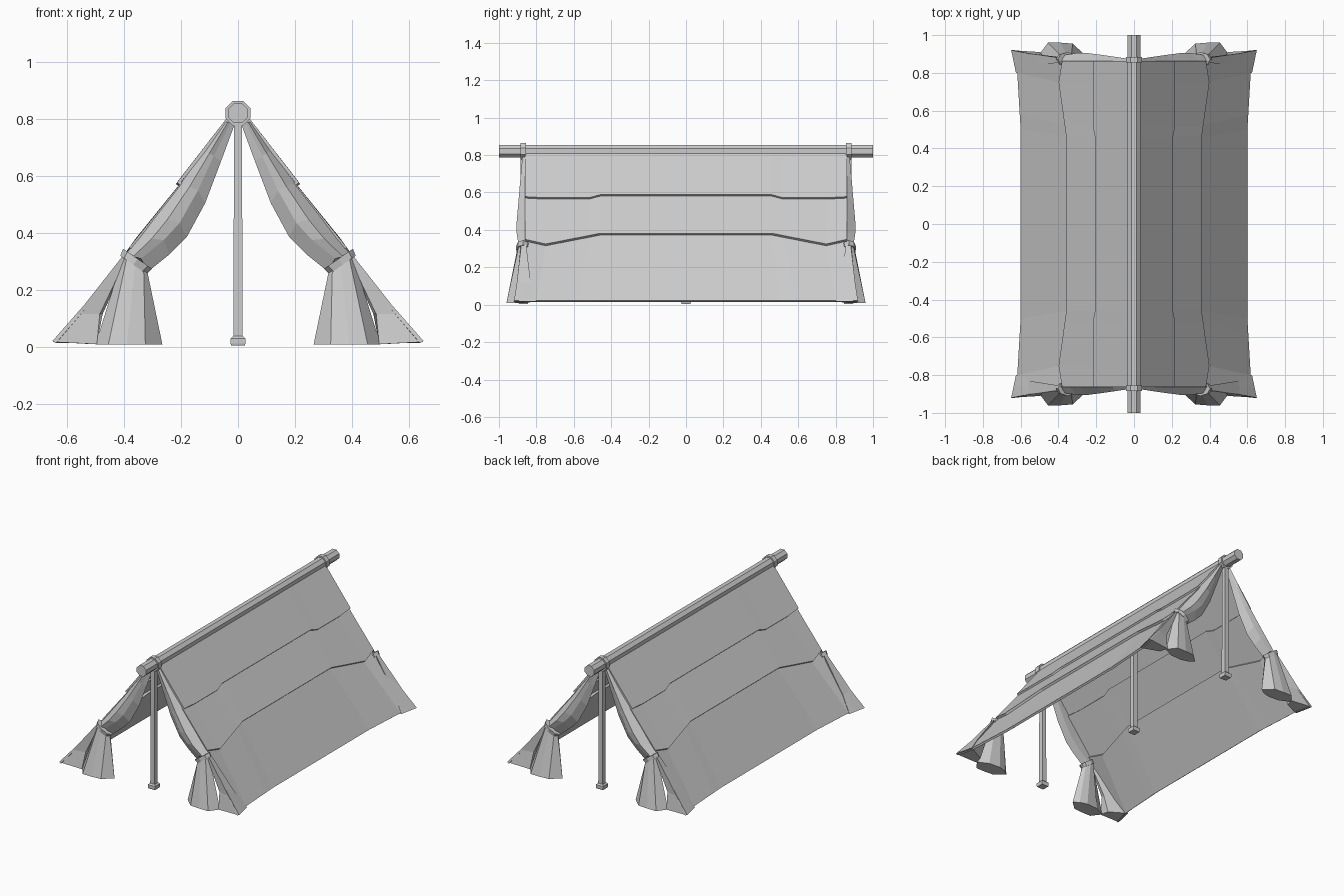
import bpy, bmesh, math
from mathutils import Vector

if "Cube" in bpy.data.objects:
    bpy.data.objects.remove(bpy.data.objects["Cube"])


def make(name, verts, faces):
    me = bpy.data.meshes.new(name)
    bm = bmesh.new()
    vs = [bm.verts.new(v) for v in verts]
    for f in faces:
        bm.faces.new([vs[i] for i in f])
    bmesh.ops.recalc_face_normals(bm, faces=bm.faces)
    bm.to_mesh(me)
    bm.free()
    ob = bpy.data.objects.new(name, me)
    bpy.context.collection.objects.link(ob)
    return ob


def loft(name, rings):
    n = len(rings[0])
    verts = [p for r in rings for p in r]
    faces = [[k * n + i, k * n + (i + 1) % n, (k + 1) * n + (i + 1) % n, (k + 1) * n + i]
             for k in range(len(rings) - 1) for i in range(n)]
    faces += [list(range(n)), list(range(len(verts) - n, len(verts)))]
    return make(name, verts, faces)


def mirror(ob, x=True, y=True):
    m = ob.modifiers.new("mirror", 'MIRROR')
    m.use_axis = (x, y, False)
    m.use_mirror_merge = False


def rod_y(name, r, y0, y1, n=8):
    pts = [((i + 0.5) * math.tau / n) for i in range(n)]
    return loft(name, [[(r * math.cos(a), y, 0.82 + r * math.sin(a)) for a in pts]
                       for y in (y0, y1)])


def square(r, y, z):
    return [(-r, y - r, z), (r, y - r, z), (r, y + r, z), (-r, y + r, z)]


# Ridge pole and its end collars
rod_y("ridge_pole", 0.037, -1, 1)
mirror(rod_y("ridge_collar", 0.047, -0.885, -0.855), x=False)

# Upright posts with square feet
for label, y in (("front", -0.87), ("middle", 0), ("back", 0.87)):
    loft(label + "_post", [square(0.016, y, 0.03), square(0.014, y, 0.80)])
    loft(label + "_post_foot", [square(0.024, y, 0.005), square(0.026, y, 0.012),
                                square(0.026, y, 0.03), square(0.018, y, 0.038)])

# Roof cloth: stepped slope, seams drop and the hem flares towards the ends
half = [  # y, upper seam z, lower seam z, hem x, hem y
    (0.46, 0.588, 0.382, 0.60, 0.50),
    (0.52, 0.572, 0.37, 0.605, 0.58),
    (0.75, 0.572, 0.325, 0.618, 0.80),
    (0.862, 0.578, 0.35, 0.65, 0.92)]
cols = [(-a, b, c, d, -e) for a, b, c, d, e in reversed(half)] + half


def slope(z, out=0.0):
    return 0.04 + (0.80 - z) * 0.718 + out


verts = []
for y, z1, z2, hx, hy in cols:
    verts += [(0.03, y, 0.815), (slope(z1, 0.014), y, z1), (slope(z1 - 0.008), y, z1 - 0.008),
              (slope(z2, 0.018), y, z2), (slope(z2 - 0.01), y, z2 - 0.01), (hx, hy, 0.022)]
faces = [[c * 6 + r, c * 6 + r + 1, c * 6 + r + 7, c * 6 + r + 6]
         for c in range(len(cols) - 1) for r in range(5)]
roof = make("roof_cloth", verts, faces)
if sum((p.normal.x for p in roof.data.polygons)) < 0:
    roof.data.flip_normals()
s = roof.modifiers.new("thickness", 'SOLIDIFY')
s.thickness = 0.014
s.offset = -1
mirror(roof, y=False)

# Tied-back door curtains: outer edge, front bulge, inner fold, back edge
levels = [  # outer x,z ; front fold x,z ; inner x,z ; bulge y
    (0.045, 0.79, 0.025, 0.79, 0.012, 0.78, -0.875),
    (0.115, 0.69, 0.085, 0.67, 0.06, 0.65, -0.885),
    (0.20, 0.575, 0.14, 0.55, 0.115, 0.505, -0.895),
    (0.29, 0.46, 0.205, 0.435, 0.18, 0.385, -0.905),
    (0.345, 0.385, 0.26, 0.375, 0.24, 0.325, -0.905),
    (0.395, 0.325, 0.34, 0.31, 0.315, 0.265, -0.895)]
rings = []
for ox, oz, fx, fz, ix, iz, b in levels:
    rings.append([(ox, -0.858, oz), ((ox + fx) / 2, b, (oz + fz) / 2),
                  (fx, b + 0.008, fz), (ix, -0.862, iz), (fx + 0.01, -0.855, fz)])
mirror(loft("door_curtain", rings))

# Tie band around each curtain, tilted
centre, along, up = Vector((0.36, -0.872, 0.298)), Vector((0.82, 0, 0.57)), Vector((-0.57, 0, 0.82))


def tie_ring(h, a, d, n=8):
    return [centre + up * h + along * a * math.cos(i * math.tau / n)
            + Vector((0, d * math.sin(i * math.tau / n), 0)) for i in range(n)]


mirror(loft("curtain_tie", [tie_ring(-0.012, 0.056, 0.035), tie_ring(0.014, 0.062, 0.038)]))

# Gathered curtain skirt below the tie
hem = [(0.50, -0.90), (0.43, -0.865), (0.35, -0.86), (0.30, -0.875),
       (0.265, -0.90), (0.325, -0.955), (0.39, -0.96), (0.455, -0.96)]
mirror(loft("curtain_skirt", [tie_ring(0, 0.05, 0.028)] and [
    [tuple(p) for p in (centre + along * 0.05 * math.cos(i * math.tau / 8)
                        + Vector((0, 0.03 * math.sin(i * math.tau / 8), 0))
                        for i in range(8))],
    [(x, y, 0.008) for x, y in hem]]))

# Folded corner flap between skirt and roof hem
mirror(loft("corner_flap", [
    [(0.38, -0.875, 0.325), (0.385, -0.882, 0.325), (0.40, -0.88, 0.325), (0.40, -0.855, 0.325)],
    [(0.475, -0.855, 0.115), (0.485, -0.885, 0.115), (0.565, -0.905, 0.115), (0.555, -0.83, 0.115)],
    [(0.51, -0.855, 0.01), (0.495, -0.91, 0.01), (0.65, -0.92, 0.018), (0.625, -0.80, 0.018)]]))
